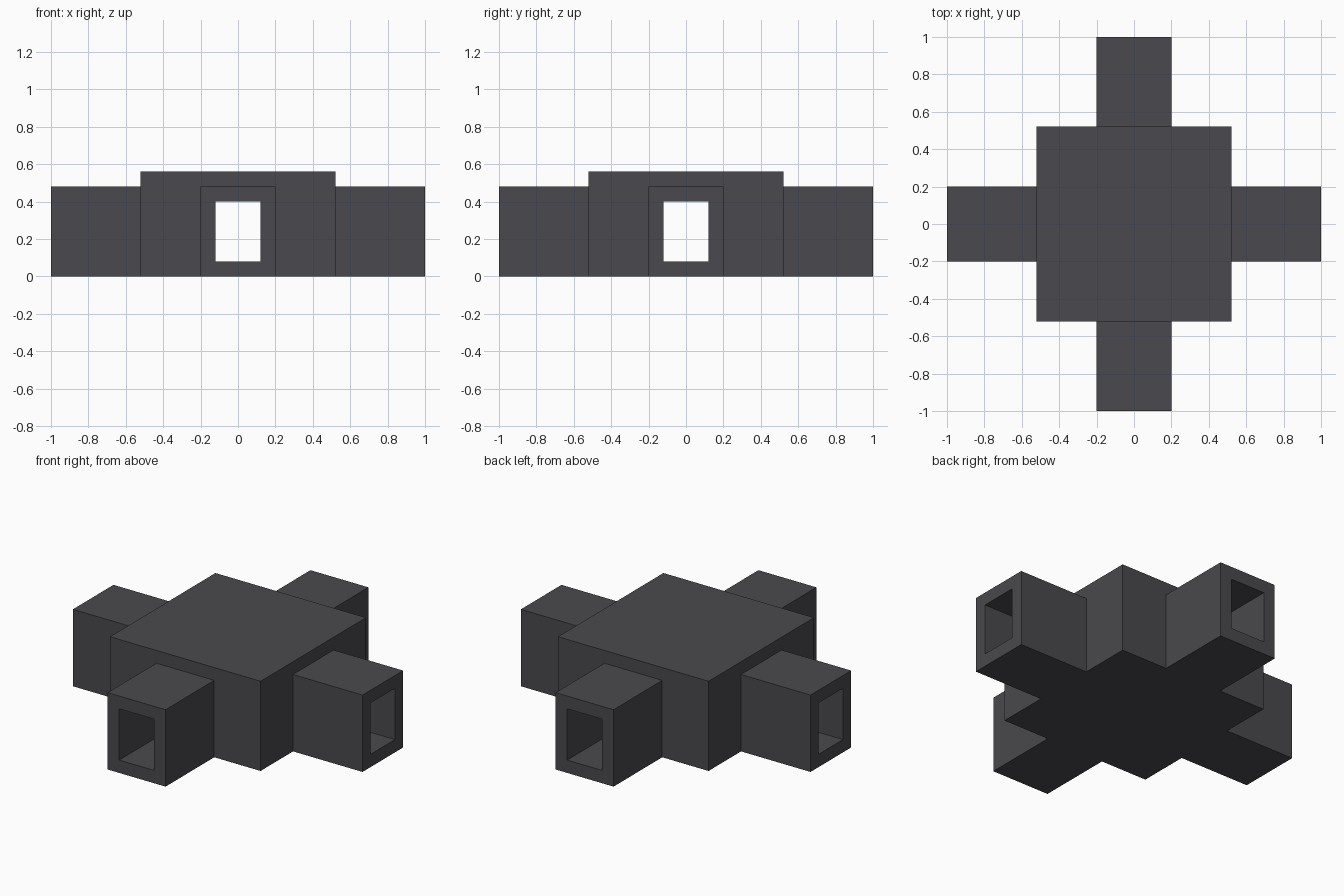
import bpy
from mathutils import Matrix, Vector
import bmesh
import math

default = bpy.data.objects.get("Cube")
if default:
    bpy.data.objects.remove(default, do_unlink=True)

WALL = 0.08
ROOM, ROOM_TOP = 0.52, 0.56        # half width and height of the central room
HALL, HALL_TOP = 0.20, 0.48        # half width and height of each passage
REACH = 1.0                        # distance from centre to passage mouth

grey = bpy.data.materials.new("dark_grey")
grey.use_nodes = True
colour = (0.068, 0.066, 0.074, 1)
grey.diffuse_color = colour
grey.node_tree.nodes["Principled BSDF"].inputs["Base Color"].default_value = colour


def box(name, low, high):
    """Axis-aligned box between two corners."""
    low, high = Vector(low), Vector(high)
    bm = bmesh.new()
    bmesh.ops.create_cube(bm, size=1, matrix=Matrix.Translation((low + high) / 2)
                          @ Matrix.Diagonal((*(high - low), 1)))
    mesh = bpy.data.meshes.new(name)
    bm.to_mesh(mesh)
    bm.free()
    mesh.materials.append(grey)
    obj = bpy.data.objects.new(name, mesh)
    bpy.context.collection.objects.link(obj)
    return obj


def carve(obj, low, high):
    """Cut a box-shaped hollow out of a part and discard the cutter."""
    cutter = box("cutter", low, high)
    cutter.hide_render = True
    mod = obj.modifiers.new("hollow", 'BOOLEAN')
    mod.operation, mod.solver, mod.object = 'DIFFERENCE', 'EXACT', cutter
    bpy.context.view_layer.objects.active = obj
    bpy.ops.object.modifier_apply(modifier=mod.name)
    bpy.data.objects.remove(cutter, do_unlink=True)


# Central room: hollow, with a doorway through each wall
bore, bore_top = HALL - WALL, HALL_TOP - WALL
inner = ROOM - WALL
room = box("central_room", (-ROOM, -ROOM, 0), (ROOM, ROOM, ROOM_TOP))
carve(room, (-inner, -inner, WALL), (inner, inner, ROOM_TOP - WALL))
carve(room, (-bore, -REACH, WALL), (bore, REACH, bore_top))
carve(room, (-REACH, -bore, WALL), (REACH, bore, bore_top))

# Four open passages, one on each side of the room
for i, side in enumerate(("front", "left", "back", "right")):
    hall = box(side + "_passage", (-HALL, -REACH, 0), (HALL, -ROOM, HALL_TOP))
    carve(hall, (-bore, -REACH - WALL, WALL), (bore, 0, bore_top))
    hall.data.transform(Matrix.Rotation(i * math.pi / 2, 4, 'Z'))
